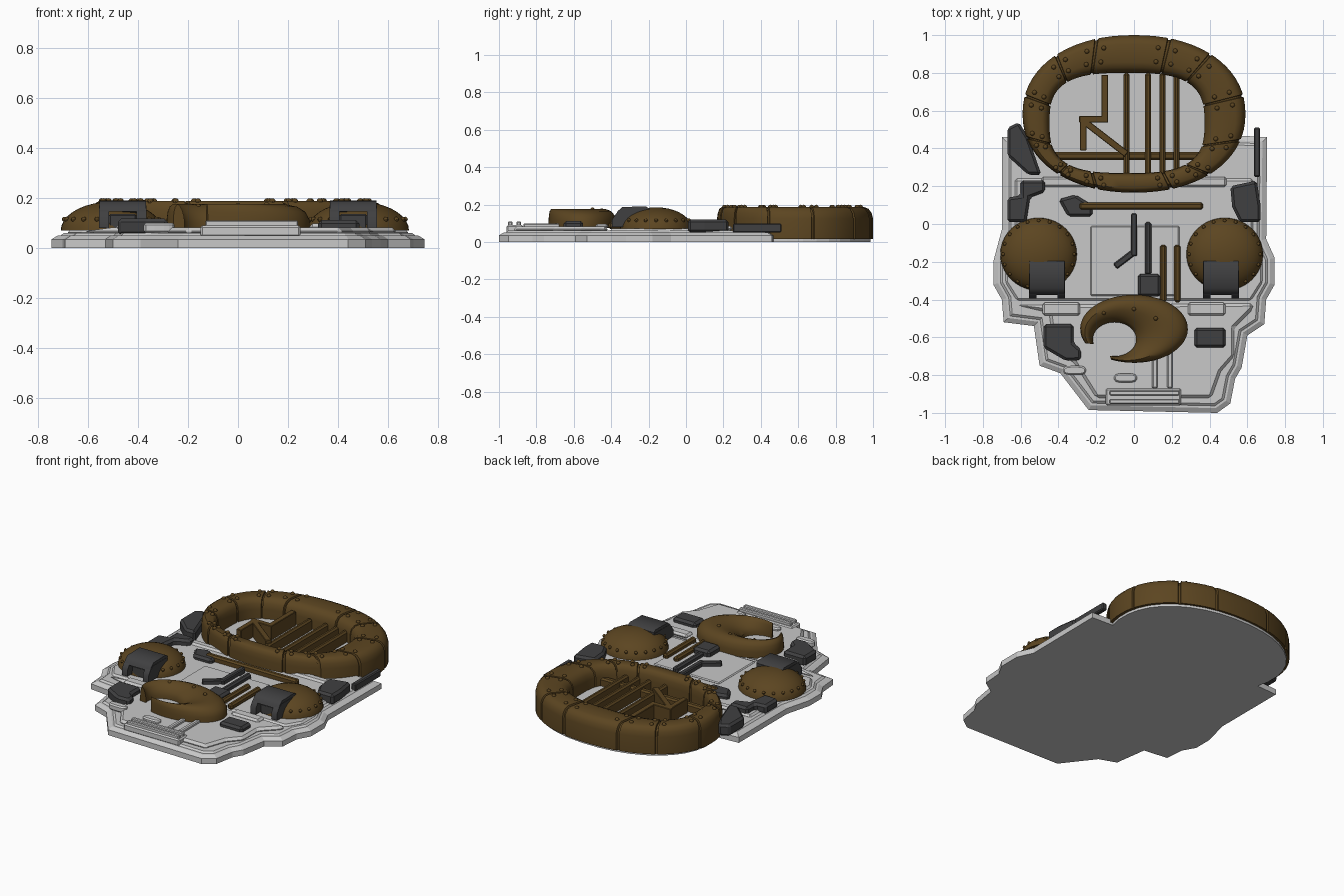
import bpy, bmesh
from math import sin, cos, radians, pi, atan2, hypot
from mathutils import Vector, Matrix

if "Cube" in bpy.data.objects:
    bpy.data.objects.remove(bpy.data.objects["Cube"])


def material(name, rgb):
    m = bpy.data.materials.new(name)
    m.diffuse_color = (*rgb, 1)
    m.use_nodes = True
    m.node_tree.nodes["Principled BSDF"].inputs["Base Color"].default_value = m.diffuse_color
    return m


GREY = material("light grey", (0.58, 0.58, 0.58))
BROWN = material("brown", (0.107, 0.06, 0.015))
DARK = material("dark grey", (0.051, 0.051, 0.053))


def finish(bm, name, mat, bevel=0, smooth=False):
    bmesh.ops.recalc_face_normals(bm, faces=bm.faces)
    me = bpy.data.meshes.new(name)
    bm.to_mesh(me)
    bm.free()
    me.materials.append(mat)
    ob = bpy.data.objects.new(name, me)
    bpy.context.collection.objects.link(ob)
    if bevel:
        b = ob.modifiers.new("bevel", "BEVEL")
        b.width, b.segments = bevel, 1
    if smooth:
        bpy.ops.object.select_all(action="DESELECT")
        ob.select_set(True)
        bpy.context.view_layer.objects.active = ob
        bpy.ops.object.shade_smooth_by_angle(angle=radians(40))
    return ob


def prism(name, pts, z0, z1, mat, bevel=0.012):
    """Upright block with a polygon outline."""
    bm = bmesh.new()
    lo = [bm.verts.new((x, y, z0)) for x, y in pts]
    hi = [bm.verts.new((x, y, z1)) for x, y in pts]
    bm.faces.new(lo)
    bm.faces.new(hi)
    for i in range(len(pts)):
        j = (i + 1) % len(pts)
        bm.faces.new((lo[i], lo[j], hi[j], hi[i]))
    return finish(bm, name, mat, bevel)


def box(name, x0, x1, y0, y1, z0, z1, mat, bevel=0.006):
    return prism(name, [(x0, y0), (x1, y0), (x1, y1), (x0, y1)], z0, z1, mat, bevel)


def bar(name, a, b, w, z0, z1, mat, bevel=0.006):
    """Straight bar between two plan points."""
    a, b = Vector(a), Vector(b)
    d = (b - a).normalized()
    n = Vector((-d.y, d.x)) * w / 2
    return prism(name, [a - n, b - n, b + n, a + n], z0, z1, mat, bevel)


def loft(name, rows, mat, closed):
    """Skin a list of cross-sections; each section is a closed loop."""
    bm = bmesh.new()
    vs = [[bm.verts.new(p) for p in r] for r in rows]
    n, m = len(vs), len(vs[0])
    for i in range(n if closed else n - 1):
        a, b = vs[i], vs[(i + 1) % n]
        for k in range(m):
            bm.faces.new((a[k], a[(k + 1) % m], b[(k + 1) % m], b[k]))
    if not closed:
        bm.faces.new(vs[0])
        bm.faces.new(vs[-1])
    return finish(bm, name, mat, smooth=True)


def rivets(name, pts, r=0.013):
    bm = bmesh.new()
    for p in pts:
        bmesh.ops.create_uvsphere(bm, u_segments=8, v_segments=6, radius=r,
                                  matrix=Matrix.Translation(p))
    finish(bm, name, BROWN, smooth=True)


def sup(t, c, rx, ry, n):
    """Superellipse point."""
    f = lambda v: abs(v) ** (2 / n) * (1 if v >= 0 else -1)
    return Vector((c[0] + rx * f(cos(t)), c[1] + ry * f(sin(t))))


outer = lambda t: sup(t, (0, 0.583), 0.59, 0.417, 2.15)
inner = lambda t: sup(t, (-0.037, 0.535), 0.41, 0.265, 3)

# Base plate: stepped rim around an irregular outline, rounded under the ring
left = [(-.70, .46), (-.70, -.03), (-.745, -.2), (-.745, -.32), (-.70, -.40), (-.69, -.52),
        (-.53, -.54), (-.50, -.75), (-.39, -.79), (-.24, -.985)]
right = [(.44, -1.0), (.51, -.95), (.535, -.82), (.57, -.76), (.60, -.59), (.69, -.53),
         (.70, -.4), (.745, -.32), (.745, -.18), (.70, -.08), (.705, .46)]
back = [outer(radians(a)) * 0.97 + Vector((0, 0.017)) for a in range(-15, 196, 10)]
bm = bmesh.new()
bottom = bm.faces.new([bm.verts.new((p[0], p[1], 0)) for p in left + right + back])
top = bmesh.ops.extrude_face_region(bm, geom=[bottom])["geom"]
bmesh.ops.translate(bm, vec=(0, 0, .035), verts=[g for g in top if isinstance(g, bmesh.types.BMVert)])
bmesh.ops.recalc_face_normals(bm, faces=bm.faces)
bm.faces.ensure_lookup_table()
face = max(bm.faces, key=lambda f: f.calc_center_median().z)
for thick, rise in ((.025, .015), (.012, 0), (.012, .01)):
    bmesh.ops.inset_region(bm, faces=[face], thickness=thick, depth=0, use_even_offset=True)
    for v in face.verts:
        v.co.z += rise
finish(bm, "base_plate", GREY)

# Raised deck panels
prism("front_deck", [(-.62, -.43), (-.45, -.47), (-.42, -.68), (-.32, -.73), (-.2, -.92), (.41, -.92),
                     (.46, -.78), (.53, -.70), (.53, -.55), (.63, -.45), (.63, -.42)], .05, .083, GREY, .015)
prism("side_deck", [(-.63, .24), (-.63, -.05), (-.68, -.2), (-.68, -.31), (-.62, -.405), (.62, -.405),
                    (.68, -.31), (.68, -.18), (.63, -.06), (.63, .24)], .05, .073, GREY, .012)
box("middle_panel", -.23, .24, -.38, -.01, .07, .082, GREY, .008)
for s in (-1, 1):
    box("deck_pad", s * .385 - .1, s * .385 + .1, -.485, -.415, .07, .097, GREY, .012)
    box("rear_pad", s * .36 - .13, s * .36 + .13, .195, .25, .06, .085, GREY, .012)
for x, y in ((-.315, -.775), (-.045, -.815)):
    prism("small_capsule", [sup(radians(a), (x, y), .062, .025, 3) for a in range(0, 360, 20)],
          .06, .1, GREY, .008)
for x in (.11, .19):
    bar("front_rail", (x, -.87), (x, -.6), .028, .07, .1, GREY)
box("vent_base", -.15, .25, -.96, -.87, .045, .09, GREY, .008)
for y in (-.895, -.94):
    box("vent_slat", -.13, .24, y - .012, y + .012, .08, .11, GREY, .005)

# Large oval ring with seam grooves between its segments
seams = [12, 48, 73, 108, 133, 168, 196, 229, 252, 288, 311, 342]
profile = [(0, .015), (0, .125), (.04, .155), (.12, .177), (.24, .187), (.72, .187),
           (.86, .178), (.96, .155), (1, .12), (1, .02)]
samples = {a: 0 for a in range(0, 360, 5) if all(abs(a - s) > 1.2 for s in seams)}
for s in seams:
    samples.update({s - 1.0: 0, s - .6: 1, s + .6: 1, s + 1.0: 0})
rows = []
for a in sorted(samples):
    o, i = outer(radians(a)), inner(radians(a))
    dip = samples[a] * .009
    row = []
    for f, z in profile:
        g = f + (dip / (o - i).length) * (1 - 2 * f)
        p = o.lerp(i, g)
        row.append((p.x, p.y, z - dip if z > .1 else z))
    rows.append(row)
loft("oval_ring", rows, BROWN, True)
pts = []
for s in seams:
    for d in (-5, 5):
        for f in (.3, .68):
            p = outer(radians(s + d)).lerp(inner(radians(s + d)), f)
            pts.append((p.x, p.y, .186))
rivets("ring_rivets", pts)

# Grille and bracket inside the ring
for x in (-.04, .075, .15, .225):
    bar("grille_fin", (x, .26), (x, .80), .032, .05, .13, BROWN, .01)
bar("grille_crossbar", (-.44, .36), (.37, .36), .042, .05, .11, BROWN, .01)
for a, b in (((-.155, .79), (-.155, .54)), ((-.29, .555), (-.137, .555)),
             ((-.268, .39), (-.268, .57)), ((-.26, .54), (-.04, .37))):
    bar("grille_bracket", a, b, .035, .05, .15, BROWN, .003)

# Domes with rivets and hooded brackets, mirrored left and right
for side, cx in (("left", -.505), ("right", .48)):
    bm = bmesh.new()
    rings = []
    for k in range(9):
        e = k / 9 * pi / 2
        rings.append([bm.verts.new((cx + .203 * cos(e) * cos(j * pi / 20),
                                    -.16 + .193 * cos(e) * sin(j * pi / 20),
                                    .07 + .115 * sin(e))) for j in range(40)])
    tip = bm.verts.new((cx, -.16, .185))
    bm.faces.new(rings[0])
    for j in range(40):
        n = (j + 1) % 40
        for a, b in zip(rings, rings[1:]):
            bm.faces.new((a[j], a[n], b[n], b[j]))
        bm.faces.new((rings[-1][j], rings[-1][n], tip))
    finish(bm, side + "_dome", BROWN, smooth=True)
    rivets(side + "_dome_rivets", [(cx + .188 * cos(j * pi / 10), -.16 + .178 * sin(j * pi / 10), .115)
                                   for j in range(20)], .01)
    hx = -.46 if side == "left" else .46

    def hood(name, x0, x1, prof):
        rows = [[(x, y, z) for y, z in prof] for x in (x0, x1)]
        return loft(name, rows, DARK, False)
    hood(side + "_hood", hx - .093, hx + .093,
         [(-.195, .12), (-.195, .178), (-.215, .19), (-.34, .187), (-.365, .165), (-.375, .145), (-.3, .145)])
    for s in (-1, 1):
        x = hx + s * .075
        hood(side + "_hood_leg", x - .02, x + .02,
             [(-.2, .08), (-.2, .17), (-.345, .17), (-.375, .15), (-.395, .12), (-.395, .08)])
    box(side + "_hood_core", hx - .055, hx + .055, -.35, -.25, .07, .135, DARK)

# Crescent at the front: tapering rounded horn around an open hole
cres = [(0, .075), (0, .115), (.06, .145), (.18, .165), (.36, .175), (.55, .17),
        (.75, .155), (.92, .13), (1, .105), (1, .075)]
rows = []
for k in range(49):
    u = k / 48
    o = sup(radians(205 - 320 * u), (0, -.555), .285, .18, 2)
    i = sup(radians(197 - 300 * u), (-.103, -.61), .115, .09, 2)
    rows.append([(*o.lerp(i, f), z) for f, z in cres])
loft("crescent", rows, BROWN, False)
rivets("crescent_rivets", [(-.245, -.54, .155), (-.16, -.47, .165), (0, -.45, .168), (.115, -.50, .172)], .012)

# Dark equipment blocks
blocks = [
    ([(-.67, .51), (-.61, .54), (-.56, .46), (-.49, .26), (-.56, .26), (-.67, .36)], .125),
    ([(-.67, .14), (-.60, .15), (-.60, .23), (-.47, .23), (-.47, .17), (-.55, .14), (-.57, .01), (-.67, .01)], .11),
    ([(-.40, .13), (-.31, .155), (-.22, .10), (-.22, .04), (-.35, .04)], .10),
    ([(.51, .20), (.65, .23), (.67, .10), (.67, .01), (.56, .01), (.52, .09)], .12),
    ([(-.48, -.53), (-.32, -.53), (-.32, -.63), (-.28, -.665), (-.28, -.72), (-.36, -.725), (-.48, -.655)], .118),
    ([(.32, -.55), (.485, -.55), (.485, -.655), (.32, -.655)], .112),
    ([(.02, -.265), (.14, -.265), (.14, -.385), (.02, -.385)], .12),
]
for outline, z in blocks:
    prism("equipment_block", outline, .05, z, DARK, .014)
box("side_strip", .635, .667, .25, .51, .05, .098, DARK)

# Rods and pipes on the deck
bar("centre_rod", (0, .055), (0, -.17), .034, .07, .11, DARK)
bar("centre_rod_foot", (.005, -.145), (-.1, -.225), .034, .07, .108, DARK)
bar("long_rod", (.075, .01), (.075, -.27), .034, .07, .11, DARK, .01)
bar("cross_pipe", (-.29, .095), (.365, .095), .038, .06, .108, BROWN, .01)
for x in (.155, .23):
    bar("short_pipe", (x, -.11), (x, -.415), .034, .07, .108, BROWN, .01)
